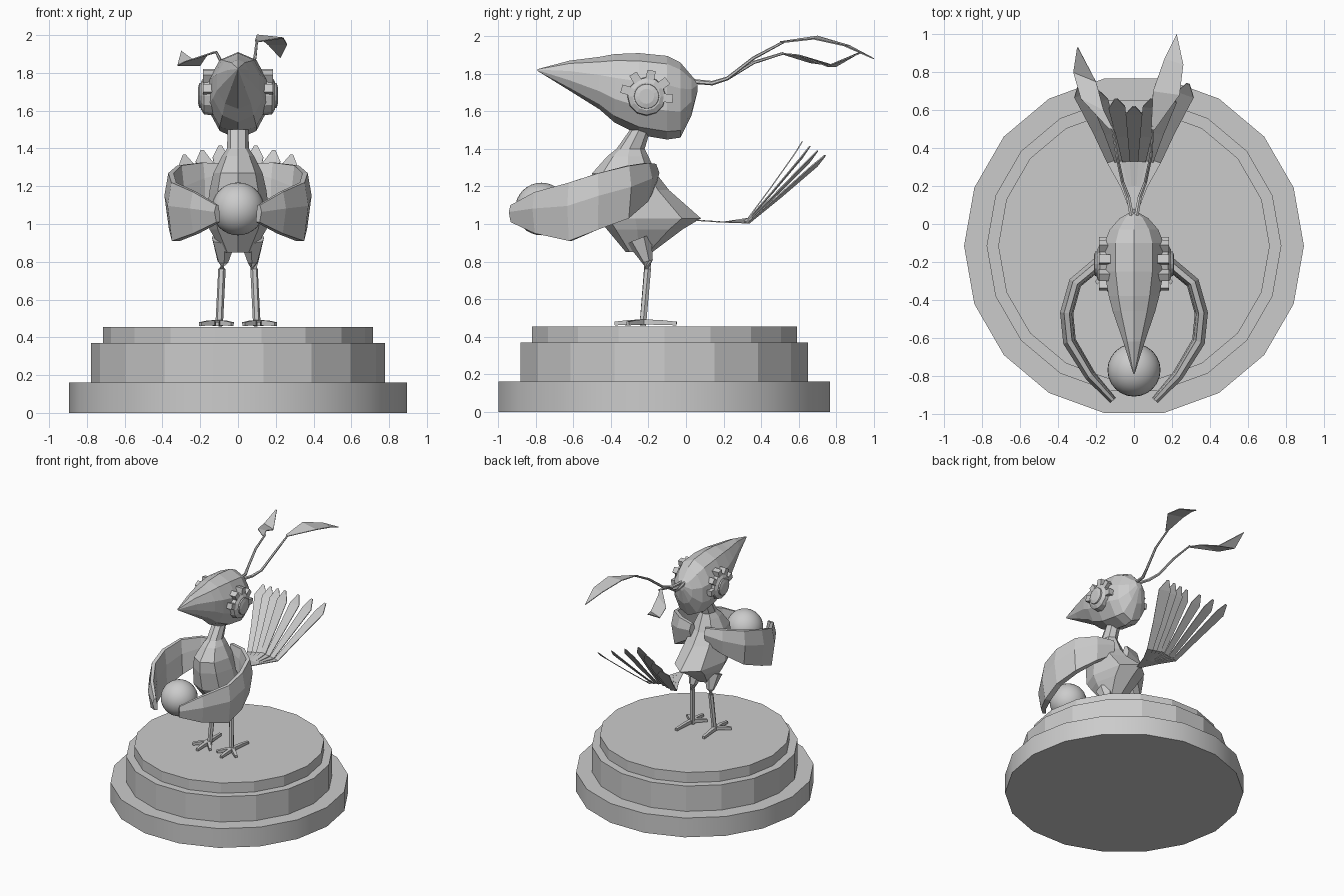
import bpy, bmesh, math
from mathutils import Vector, Matrix

cube = bpy.data.objects.get("Cube")
if cube:
    bpy.data.objects.remove(cube, do_unlink=True)

grey = bpy.data.materials.new("plain_grey")
grey.use_nodes = True
grey.diffuse_color = (0.6, 0.6, 0.6, 1)
grey.node_tree.nodes["Principled BSDF"].inputs["Base Color"].default_value = (0.6, 0.6, 0.6, 1)


def finish(name, bm, smooth=None):
    bmesh.ops.recalc_face_normals(bm, faces=bm.faces)
    mesh = bpy.data.meshes.new(name)
    bm.to_mesh(mesh)
    bm.free()
    mesh.materials.append(grey)
    ob = bpy.data.objects.new(name, mesh)
    bpy.context.collection.objects.link(ob)
    if smooth:
        bpy.ops.object.select_all(action='DESELECT')
        bpy.context.view_layer.objects.active = ob
        ob.select_set(True)
        bpy.ops.object.shade_smooth_by_angle(angle=math.radians(smooth))
    return ob


def loft(bm, rings, closed=True):
    rows = [[bm.verts.new(p) for p in ring] for ring in rings]
    n = len(rows[0])
    for a, b in zip(rows, rows[1:]):
        for i in range(n if closed else n - 1):
            j = (i + 1) % n
            bm.faces.new((a[i], a[j], b[j], b[i]))
    if closed:
        bm.faces.new(rows[0])
        bm.faces.new(rows[-1])


def tube(bm, path, radii, sides=6):
    pts = [Vector(p) for p in path]
    rings = []
    for k, p in enumerate(pts):
        way = pts[min(k + 1, len(pts) - 1)] - pts[max(k - 1, 0)]
        turn = way.to_track_quat('Z', 'Y')
        rings.append([p + turn @ Vector((radii[k] * math.cos(t), radii[k] * math.sin(t), 0))
                      for t in (math.tau * (i + .5) / sides for i in range(sides))])
    loft(bm, rings)


def blade(name, left, right):
    bm = bmesh.new()
    loft(bm, list(zip(left, right)), closed=False)
    ob = finish(name, bm)
    mod = ob.modifiers.new("thickness", 'SOLIDIFY')
    mod.thickness = 0.006
    mod.offset = 0


def disc(name, radius, z0, z1, smooth=None):
    bm = bmesh.new()
    angles = [math.tau * i / 18 for i in range(18)]
    loft(bm, [[(radius * math.cos(a), -0.115 + radius * math.sin(a), z) for a in angles]
              for z in (z0, z1)])
    finish(name, bm, smooth)


# Stepped pedestal
disc("pedestal_lower", 0.896, 0, 0.16, 30)
disc("pedestal_middle", 0.777, 0.16, 0.37)
disc("pedestal_upper", 0.716, 0.37, 0.455)

# Held ball
bm = bmesh.new()
bmesh.ops.create_uvsphere(bm, u_segments=24, v_segments=16, radius=0.14,
                          matrix=Matrix.Translation((0, -0.77, 1.08)))
finish("ball", bm, 40)

# Body: height, front y, back y, widest y, half width
bm = bmesh.new()
rings = []
for z, front, back, mid, w in [
        (1.50, -.30, -.19, -.25, .055), (1.40, -.37, -.22, -.30, .058),
        (1.36, -.42, -.20, -.31, .085), (1.27, -.50, -.16, -.31, .13),
        (1.18, -.50, -.09, -.29, .15), (1.03, -.47, .08, -.27, .17),
        (0.97, -.42, -.02, -.26, .15), (0.85, -.32, -.18, -.25, .08)]:
    ring = []
    for i in range(8):
        a = math.tau * i / 8
        c = math.cos(a)
        ring.append((w * math.sin(a), mid + c * (back - mid if c > 0 else mid - front), z))
    rings.append(ring)
loft(bm, rings)
finish("body", bm)

# Head and beak: y, top, bottom, half width
bm = bmesh.new()
rings = []
for y, top, bottom, w in [
        (-.79, 1.825, 1.815, .004), (-.62, 1.87, 1.71, .06), (-.46, 1.89, 1.61, .118),
        (-.38, 1.905, 1.54, .14), (-.25, 1.91, 1.475, .165), (-.10, 1.895, 1.45, .165),
        (-.03, 1.86, 1.46, .135), (.03, 1.79, 1.58, .08), (.06, 1.76, 1.70, .025)]:
    mid, h = (top + bottom) / 2, (top - bottom) / 2
    rings.append([(w * math.sin(a), y, mid + h * math.cos(a))
                  for a in (math.tau * i / 10 for i in range(10))])
loft(bm, rings)
finish("head", bm)

for side, label in ((1, "left"), (-1, "right")):
    # Goggle: toothed rim with a lens
    bm = bmesh.new()

    def goggle_ring(x, r, n):
        return [(side * x, -.21 + r * math.cos(a), 1.68 + r * math.sin(a))
                for a in (math.tau * i / n for i in range(n))]
    loft(bm, [goggle_ring(.12, .105, 12), goggle_ring(.18, .10, 12), goggle_ring(.195, .075, 12)])
    finish(label + "_goggle_rim", bm)
    bm = bmesh.new()
    loft(bm, [goggle_ring(.17, .07, 16), goggle_ring(.205, .065, 16), goggle_ring(.212, .04, 16)])
    finish(label + "_goggle_lens", bm)
    bm = bmesh.new()
    for k in range(5):
        a = math.radians(-5 + 42 * k)
        place = (Matrix.Translation((side * .155, -.21, 1.68)) @ Matrix.Rotation(a, 4, 'X')
                 @ Matrix.Translation((0, .115, 0)) @ Matrix.Diagonal((.06, .05, .045, 1)))
        bmesh.ops.create_cube(bm, size=1, matrix=place)
    finish(label + "_goggle_teeth", bm)

    # Wing curling forward round the ball: x, y, top, bottom, half thickness
    bm = bmesh.new()
    spine = [(.06, -.17, 1.32, 1.20, .03), (.19, -.21, 1.325, 1.12, .035),
             (.31, -.31, 1.31, 1.03, .035), (.355, -.47, 1.27, .97, .035),
             (.34, -.62, 1.22, .91, .035), (.23, -.80, 1.17, .95, .03),
             (.11, -.93, 1.10, 1.01, .02)]
    rings = []
    for k, (x, y, top, bottom, t) in enumerate(spine):
        a, b = spine[max(k - 1, 0)], spine[min(k + 1, len(spine) - 1)]
        out = Vector((a[1] - b[1], b[0] - a[0])).normalized()
        section = []
        for off, f in ((-.4, 1), (.4, 1), (1, .6), (.3, 0), (-1, 0), (-.8, .6)):
            section.append((side * (x + out.x * off * t), y + out.y * off * t,
                            bottom + f * (top - bottom)))
        rings.append(section)
    loft(bm, rings)
    finish(label + "_wing", bm)

    # Leg with thigh
    bm = bmesh.new()
    tube(bm, [(side * .075, -.25, .92), (side * .08, -.205, .80),
              (side * .085, -.205, .76), (side * .10, -.23, .46)], [.07, .03, .02, .02])
    finish(label + "_leg", bm)

    # Three front toes and one back toe
    bm = bmesh.new()
    for dx, y in ((-.08, -.32), (0, -.38), (.09, -.31), (.015, -.05)):
        tube(bm, [(side * .11, -.23, .478), (side * (.11 + dx * .5), (y - .23) / 2, .476),
                  (side * (.11 + dx), y, .470)], [.02, .018, .014], 4)
    finish(label + "_foot", bm)

    # Crest stalk
    rise = .03 * (side + 1)
    bm = bmesh.new()
    tube(bm, [(side * .01, .03, 1.76), (side * .03, .14, 1.75), (side * .06, .22, 1.775),
              (side * .09, .36, 1.86 + rise * .4), (side * (.115 - rise * .25), .52, 1.91 + rise)],
         [.013, .012, .010, .009, .007])
    finish(label + "_crest_stalk", bm)

# Crest feathers
blade("left_crest_feather",
      [(.09, .5, 1.97), (.10, .70, 2.0), (.16, .87, 1.95), (.22, .99, 1.885)],
      [(.11, .5, 1.965), (.24, .68, 1.985), (.26, .84, 1.95), (.225, 1.0, 1.88)])
blade("right_crest_feather",
      [(-.11, .5, 1.91), (-.16, .60, 1.90), (-.20, .75, 1.84), (-.295, .93, 1.91)],
      [(-.13, .5, 1.91), (-.28, .66, 1.86), (-.32, .80, 1.84), (-.30, .93, 1.915)])

# Fan of seven tail feathers
for i in range(-3, 4):
    x, y, z = .095 * i, .62 + .04 * abs(i), 1.44 - .025 * abs(i)
    low = 1.03 - .008 * abs(i)
    path = [(0, .05, 1.02, .012), (x * .2, .20, 1.01, .014), (x * .42, .33, low, .022),
            (x * .65, .33 + (y - .33) * .4, low + (z - low) * .38, .032),
            (x * .95, .33 + (y - .33) * .86, low + (z - low) * .84, .044), (x, y, z, .008)]
    tilt = -.12 * i
    rails = [[(px + s * w, py + s * w * tilt, pz) for px, py, pz, w in path] for s in (-1, 1)]
    blade("tail_feather_%d" % (i + 4), *rails)
